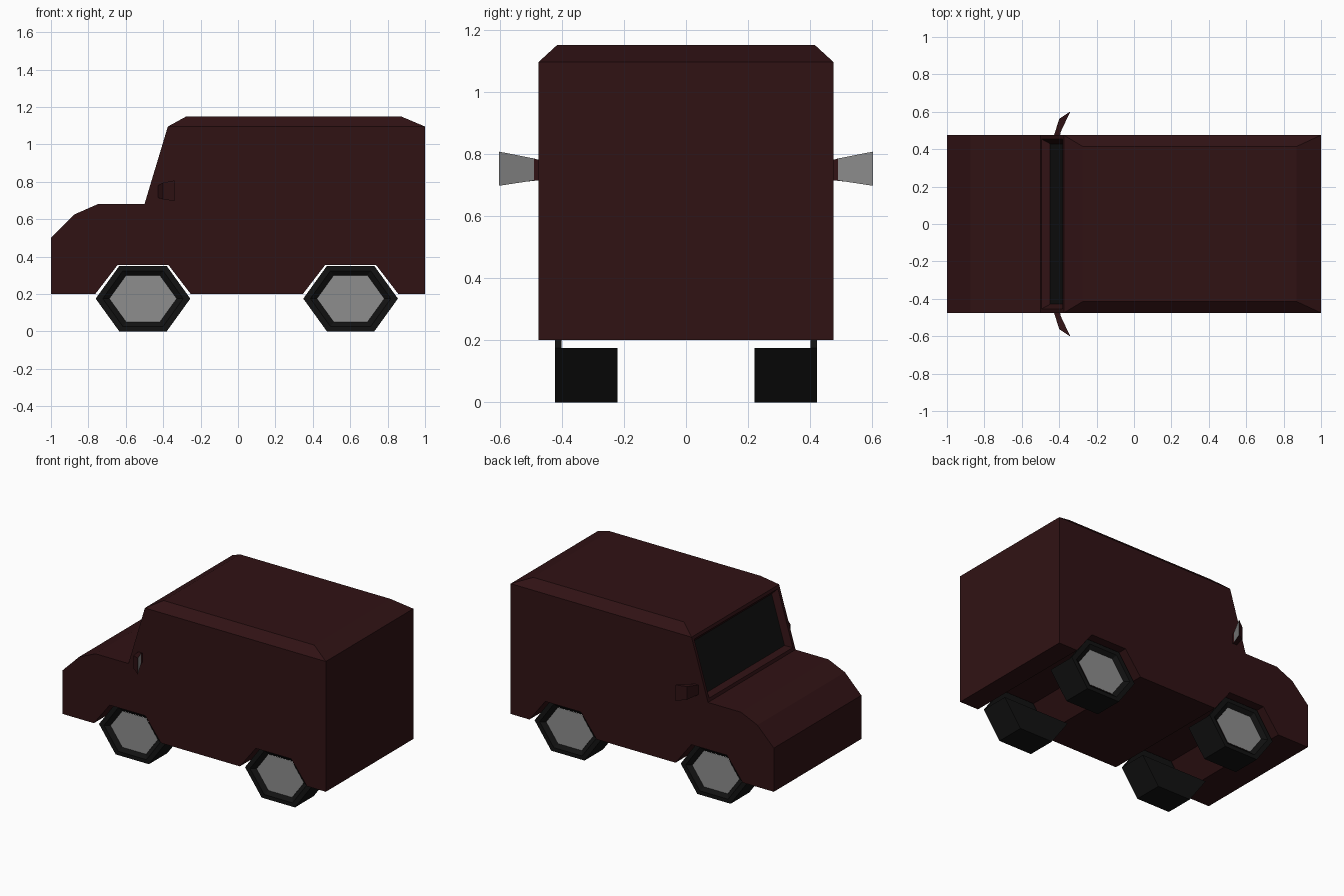
import bpy, bmesh, math

if "Cube" in bpy.data.objects:
    bpy.data.objects.remove(bpy.data.objects["Cube"])


def material(name, r, g, b):
    m = bpy.data.materials.new(name)
    m.diffuse_color = (r, g, b, 1)
    m.use_nodes = True
    m.node_tree.nodes["Principled BSDF"].inputs["Base Color"].default_value = m.diffuse_color
    return m


RED = material("dark_red_paint", 0.03, 0.006, 0.007)
BLACK = material("black_rubber", 0.006, 0.006, 0.006)
GREY = material("mid_grey", 0.27, 0.27, 0.27)


def finish(bm, name, mats, mirror=False):
    bmesh.ops.recalc_face_normals(bm, faces=bm.faces[:])
    me = bpy.data.meshes.new(name)
    bm.to_mesh(me)
    bm.free()
    for m in mats:
        me.materials.append(m)
    ob = bpy.data.objects.new(name, me)
    bpy.context.collection.objects.link(ob)
    if mirror:
        mod = ob.modifiers.new("other_side", "MIRROR")
        mod.use_axis = (False, True, False)
        mod.use_mirror_merge = False
    return ob


def bridge(bm, a, b, closed=True):
    n = len(a)
    return [bm.faces.new((a[i], a[(i + 1) % n], b[(i + 1) % n], b[i]))
            for i in range(n if closed else n - 1)]


# Body: side profile with through wheel arches
AXLES = (-0.508, 0.602)
profile = [(1, 0.2), (1, 1.095), (-0.375, 1.095), (-0.5, 0.68), (-0.75, 0.68),
           (-0.875, 0.625), (-1, 0.5), (-1, 0.2)]
for cx in AXLES:
    profile += [(cx - 0.255, 0.2), (cx - 0.135, 0.356), (cx + 0.135, 0.356), (cx + 0.255, 0.2)]

bm = bmesh.new()
sides = [[bm.verts.new((x, y, z)) for x, z in profile] for y in (-0.475, 0.475)]
for s in sides:
    bm.faces.new(s)
quads = bridge(bm, *sides)
bmesh.ops.recalc_face_normals(bm, faces=bm.faces[:])
roof, screen = quads[1], quads[2]

# Chamfered roof
bmesh.ops.inset_individual(bm, faces=[roof], thickness=0.085)
for v in roof.verts:
    v.co.x = 0.87 if v.co.x > 0 else -0.275
    v.co.z = 1.15

# Recessed windscreen
bmesh.ops.inset_individual(bm, faces=[screen], thickness=0.03)
bmesh.ops.inset_individual(bm, faces=[screen], thickness=0.035, depth=-0.04)
screen.material_index = 1
finish(bm, "van_body", [RED, BLACK])


# Wheels: squashed six-sided rim with recessed hub, half tyre behind
def hexagon(bm, cx, r, y, count=6):
    return [bm.verts.new((cx + r * math.cos(math.pi + i * math.pi / 3), y,
                          0.175 + 0.8 * r * math.sin(math.pi + i * math.pi / 3)))
            for i in range(count)]


for cx, name in zip(AXLES, ("front_wheels", "rear_wheels")):
    bm = bmesh.new()
    rings = [hexagon(bm, cx, r, y) for r, y in
             ((0.253, 0.40), (0.253, 0.422), (0.215, 0.422), (0.18, 0.40))]
    for a, b in zip(rings, rings[1:] + rings[:1]):
        bridge(bm, a, b)
    hub = bm.faces.new(hexagon(bm, cx, 0.18, 0.401))
    hub.material_index = 1
    inner = hexagon(bm, cx, 0.253, 0.22, 4)
    outer = hexagon(bm, cx, 0.253, 0.40, 4)
    bridge(bm, inner, outer, closed=False)
    bm.faces.new(inner)
    finish(bm, name, [BLACK, GREY], mirror=True)

# Side mirrors: plan points with lower and upper heights
plan = [(-0.428, 0.472, 0.715, 0.78), (-0.40, 0.562, 0.705, 0.795), (-0.34, 0.602, 0.697, 0.807),
        (-0.393, 0.49, 0.714, 0.785), (-0.395, 0.472, 0.715, 0.78)]
bm = bmesh.new()
low = [bm.verts.new((x, y, a)) for x, y, a, b in plan]
high = [bm.verts.new((x, y, b)) for x, y, a, b in plan]
walls = bridge(bm, low, high)
walls[2].material_index = 1
bm.faces.new(low)
bm.faces.new(high)
finish(bm, "side_mirrors", [RED, GREY], mirror=True)
